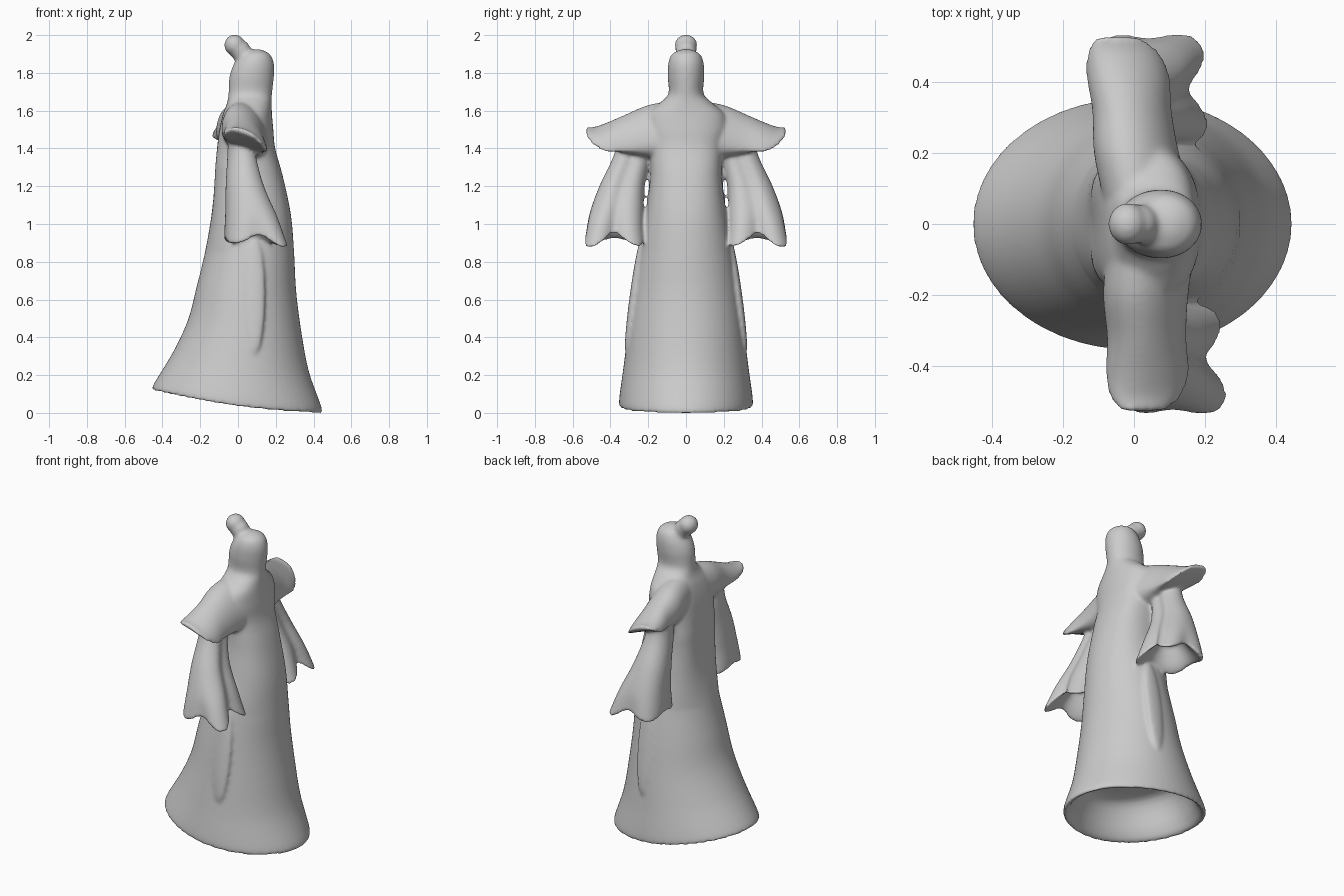
import bpy, bmesh, math
from mathutils import Vector

if "Cube" in bpy.data.objects:
    bpy.data.objects.remove(bpy.data.objects["Cube"])

N = 64
parts = []


def catmull(rows, steps=5):
    """Smoothly resample a list of equal-length tuples."""
    out = []
    for i in range(len(rows) - 1):
        p = [Vector(rows[min(max(j, 0), len(rows) - 1)]) for j in range(i - 1, i + 3)]
        for k in range(steps):
            t = k / steps
            out.append(0.5 * (2 * p[1] + (p[2] - p[0]) * t
                              + (2 * p[0] - 5 * p[1] + 4 * p[2] - p[3]) * t * t
                              + (3 * p[1] - p[0] - 3 * p[2] + p[3]) * t ** 3))
    return out + [Vector(rows[-1])]


def loft(name, rows, point):
    """Skin closed rings; point(row, angle) gives each ring vertex."""
    bm = bmesh.new()
    rings = [[bm.verts.new(point(r, 2 * math.pi * i / N)) for i in range(N)]
             for r in catmull(rows)]
    for a, b in zip(rings, rings[1:]):
        for i in range(N):
            j = (i + 1) % N
            bm.faces.new((a[i], a[j], b[j], b[i]))
    bm.faces.new(rings[0])
    bm.faces.new(rings[-1])
    bmesh.ops.recalc_face_normals(bm, faces=bm.faces)
    me = bpy.data.meshes.new(name)
    bm.to_mesh(me)
    bm.free()
    ob = bpy.data.objects.new(name, me)
    bpy.context.collection.objects.link(ob)
    parts.append(ob)


def ball(name, loc, scale, rot=(0, 0, 0)):
    bpy.ops.mesh.primitive_uv_sphere_add(segments=32, ring_count=20, radius=1,
                                         location=loc, rotation=rot)
    ob = bpy.context.object
    ob.name, ob.scale = name, scale
    parts.append(ob)


# Robe, neck and head in one profile: z, hem tilt, back x, front x, half width
robe = [(.29, .02, -.10, .12, .08), (.25, .05, -.29, .31, .25),
        (.085, .06, -.395, .395, .31), (.043, .06, -.43, .42, .335),
        (.055, .06, -.453, .445, .355),
        (.25, .05, -.345, .375, .33), (.45, .03, -.265, .335, .305),
        (.65, .01, -.22, .308, .28), (.85, 0, -.175, .297, .25),
        (1.05, 0, -.14, .28, .215), (1.25, 0, -.12, .238, .19),
        (1.40, 0, -.11, .197, .197), (1.50, 0, -.098, .187, .22),
        (1.58, 0, -.08, .18, .205), (1.64, 0, -.058, .178, .14),
        (1.69, 0, -.05, .18, .093), (1.78, 0, -.045, .19, .097),
        (1.85, 0, -.02, .19, .094), (1.90, 0, .02, .168, .074),
        (1.925, 0, .08, .12, .025)]


def robe_point(r, a):
    z, tilt, x0, x1, w = r
    c = math.cos(a)
    # the back of the torso is flat and square-shouldered
    flat = .22 * max(0, 1 - abs(z - 1.3) / .45)
    k = 1 + flat * (1 - math.cos(4 * a)) / 2 * (.3 if c > 0 else 1)
    return ((x0 + x1) / 2 + (x1 - x0) / 2 * c * k, w * math.sin(a) * k,
            z - tilt * c + .4 * tilt * c * c)


loft("robe", robe, robe_point)

# Hair knot
ball("hair_knot", (-.018, 0, 1.947), (.055, .06, .056))
ball("hair_knot_neck", (.012, 0, 1.918), (.056, .056, .056))
ball("hair_knot_base", (.04, 0, 1.885), (.06, .06, .05))

# Flared shoulder caps: y, centre x, half depth, z, crest, underside
cap = [(.06, .045, .125, 1.48, .17, -.12), (.20, .02, .12, 1.46, .165, -.10),
       (.32, .015, .112, 1.43, .145, -.04), (.42, .01, .118, 1.415, .115, .01),
       (.49, 0, .10, 1.445, .06, .012), (.53, -.01, .06, 1.483, .025, 0)]

# Sleeves, outside then inside of the cuff: z, x, y, x radius, y radius, wave
sleeve = [(1.47, 0, .28, .07, .08, 0), (1.36, .005, .286, .08, .098, 0),
          (1.20, .02, .338, .108, .122, .008), (1.05, .05, .368, .145, .15, .022),
          (.945, .064, .378, .168, .165, .04), (.91, .07, .378, .172, .167, .043),
          (.94, .07, .378, .13, .127, .035), (1.03, .06, .37, .06, .065, .01)]

for side, tag in ((1, "left"), (-1, "right")):
    def place(x, y, z):
        # the arms are turned slightly about the body
        return (x - .065 * side * y, side * y, z)

    def cap_point(r, a):
        y, cx, rx, zc, top, bot = r
        c, s = math.cos(a), math.sin(a)
        return place(cx + rx * c, y, zc - .32 * rx * c + (top if s > 0 else bot) * abs(s))

    def sleeve_point(r, a):
        z, cx, cy, rx, ry, wave = r
        d = min(a, 2 * math.pi - a)
        # cuff corners are strongest at the front and outside
        q = math.cos(4 * a) * (.65 + .35 * math.cos(a)) * (.88 + .14 * math.sin(a))
        k = (1 - 4.8 * wave * q) * (1 - .22 * math.exp(-(d / .35) ** 2))
        return place(cx + rx * k * math.cos(a), cy + ry * k * math.sin(a), z + wave * q)

    loft(tag + "_shoulder_cap", cap, cap_point)
    loft(tag + "_sleeve", sleeve, sleeve_point)
    # raised fold down the side of the robe
    ball(tag + "_side_fold", (.085, side * .278, .62), (.06, .02, .31),
         (side * .135, 0, 0))

# Fuse the parts into one soft sculpted surface
bpy.ops.object.select_all(action='DESELECT')
for ob in parts:
    ob.select_set(True)
bpy.context.view_layer.objects.active = parts[0]
bpy.ops.object.join()
figure = bpy.context.object
figure.name = "robed_figure"
mesh = figure.modifiers.new("fuse", 'REMESH')
mesh.mode = 'VOXEL'
mesh.voxel_size = .009
soft = figure.modifiers.new("soften", 'SMOOTH')
soft.factor, soft.iterations = .5, 12
for m in ("fuse", "soften"):
    bpy.ops.object.modifier_apply(modifier=m)
bpy.ops.object.shade_smooth()
